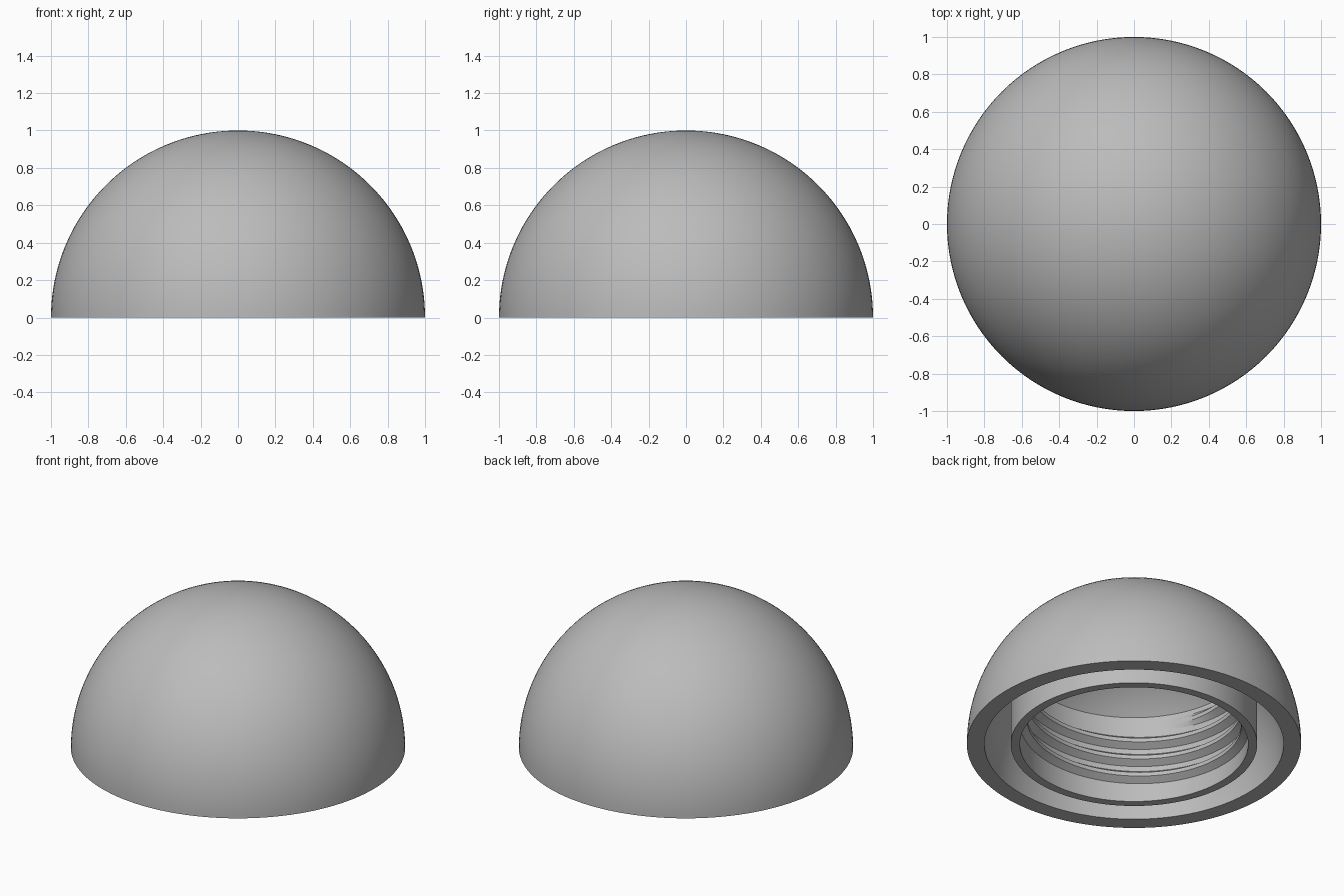
import bpy, bmesh
from math import sin, cos, pi, acos, asin, sqrt

if "Cube" in bpy.data.objects:
    bpy.data.objects.remove(bpy.data.objects["Cube"])

OUTER, INNER = 1.0, 0.895            # dome shell radii
COLLAR_OUT, COLLAR_IN = 0.737, 0.683  # threaded collar radii
CREST, PITCH, TURNS, START = 0.642, 0.118, 3.6, 0.09
SEGS = 128

grey = bpy.data.materials.new("grey plastic")
grey.use_nodes = True
grey.diffuse_color = (0.5, 0.5, 0.5, 1)
grey.node_tree.nodes["Principled BSDF"].inputs["Base Color"].default_value = (0.5, 0.5, 0.5, 1)


def finish(bm, name):
    bmesh.ops.remove_doubles(bm, verts=bm.verts, dist=1e-5)
    bmesh.ops.recalc_face_normals(bm, faces=bm.faces)
    mesh = bpy.data.meshes.new(name)
    bm.to_mesh(mesh)
    bm.free()
    mesh.materials.append(grey)
    obj = bpy.data.objects.new(name, mesh)
    bpy.context.collection.objects.link(obj)
    bpy.ops.object.select_all(action="DESELECT")
    obj.select_set(True)
    bpy.context.view_layer.objects.active = obj
    bpy.ops.object.shade_smooth_by_angle(angle=pi / 6)
    return obj


def arc(radius, a, b, n):
    """Profile points on a circle, angles measured down from the apex."""
    angles = [a + (b - a) * i / n for i in range(n + 1)]
    return [(radius * sin(t), radius * cos(t)) for t in angles]


# Dome shell and collar: one closed profile spun about z
profile = arc(OUTER, 0, pi / 2, 40)
profile += arc(INNER, pi / 2, asin(COLLAR_OUT / INNER), 16)
profile += [(COLLAR_OUT, 0), (COLLAR_IN, 0)]
profile += arc(INNER, asin(COLLAR_IN / INNER), 0, 24)
bm = bmesh.new()
verts = [bm.verts.new((r, 0, z)) for r, z in profile]
edges = [bm.edges.new(pair) for pair in zip(verts, verts[1:])]
bmesh.ops.spin(bm, geom=verts + edges, cent=(0, 0, 0), axis=(0, 0, 1),
               angle=2 * pi, steps=SEGS, use_merge=True)
finish(bm, "dome_cap")

# Internal screw thread: trapezoid section swept along a helix, ends tapered
bm = bmesh.new()
rings = []
steps = int(SEGS * TURNS)
for i in range(steps + 1):
    t = 2 * pi * i / SEGS
    fade = min(1, i / 12, (steps - i) / 12)
    crest = COLLAR_IN - (COLLAR_IN - CREST) * max(fade, 0.02)
    base = COLLAR_IN + 0.004
    z = START + PITCH * i / SEGS
    section = [(base, -0.045), (crest, -0.013), (crest, 0.013), (base, 0.045)]
    rings.append([bm.verts.new((r * cos(t), r * sin(t), z + dz)) for r, dz in section])
for a, b in zip(rings, rings[1:]):
    for k in range(4):
        j = (k + 1) % 4
        bm.faces.new((a[k], a[j], b[j], b[k]))
bm.faces.new(rings[0])
bm.faces.new(rings[-1])
finish(bm, "screw_thread")
